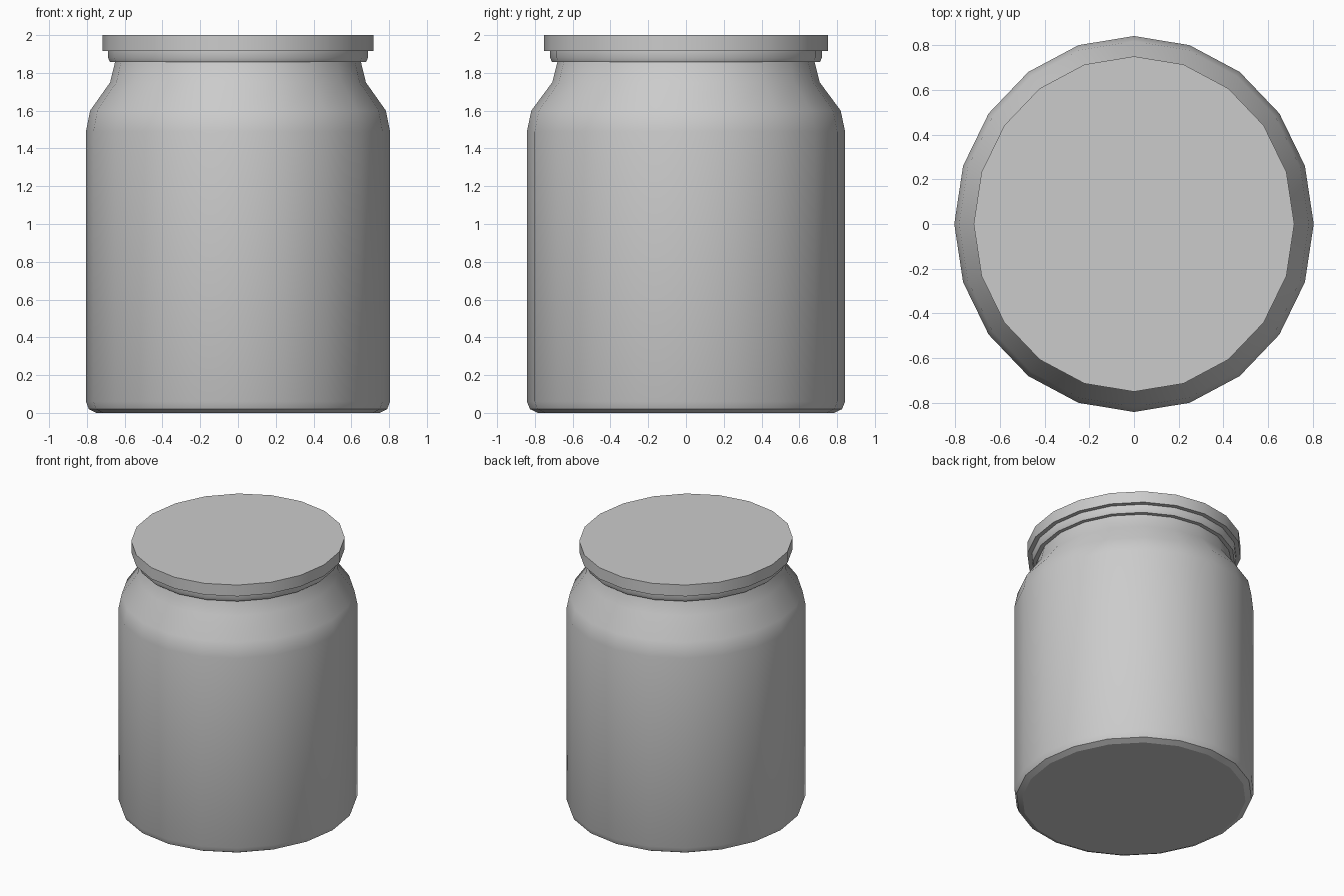
import bpy, bmesh, math

if "Cube" in bpy.data.objects:
    bpy.data.objects.remove(bpy.data.objects["Cube"])

SIDES = 20        # low-poly rounds
DEPTH = 1.046     # slightly deeper than wide


def lathe(name, profile):
    """Revolve (radius, z) points around z; radius 0 makes a pole."""
    bm = bmesh.new()
    rings = []
    for r, z in profile:
        if r == 0:
            rings.append([bm.verts.new((0, 0, z))] * SIDES)
        else:
            angles = [2 * math.pi * i / SIDES for i in range(SIDES)]
            rings.append([bm.verts.new((r * math.cos(a), DEPTH * r * math.sin(a), z))
                          for a in angles])
    for low, high in zip(rings, rings[1:]):
        for i in range(SIDES):
            j = (i + 1) % SIDES
            corners = dict.fromkeys((low[i], low[j], high[j], high[i]))
            bm.faces.new(list(corners))
    bmesh.ops.recalc_face_normals(bm, faces=bm.faces)
    mesh = bpy.data.meshes.new(name)
    bm.to_mesh(mesh)
    bm.free()
    obj = bpy.data.objects.new(name, mesh)
    bpy.context.collection.objects.link(obj)
    bpy.ops.object.select_all(action='DESELECT')
    obj.select_set(True)
    bpy.context.view_layer.objects.active = obj
    bpy.ops.object.shade_smooth_by_angle(angle=math.radians(25.5))
    return obj


# Jar: outer wall up to the mouth, then inner wall back down
outer = [(0.75, 0), (0.79, 0.02), (0.805, 0.06), (0.805, 1.49),
         (0.783, 1.6), (0.677, 1.75), (0.648, 1.87)]
inner = [(r - 0.025, max(z, 0.03)) for r, z in reversed(outer[2:])]
lathe("jar_body", [(0, 0)] + outer + inner + [(0, 0.06)])

# Seal ring: stepped collar between the jar mouth and the lid
lathe("seal_ring", [(0.62, 1.858), (0.678, 1.858), (0.688, 1.88),
                    (0.688, 1.915), (0.62, 1.915), (0.62, 1.858)])

# Lid: flat overhanging disc
lathe("lid", [(0, 1.915), (0.718, 1.915), (0.718, 2.0), (0, 2.0)])
